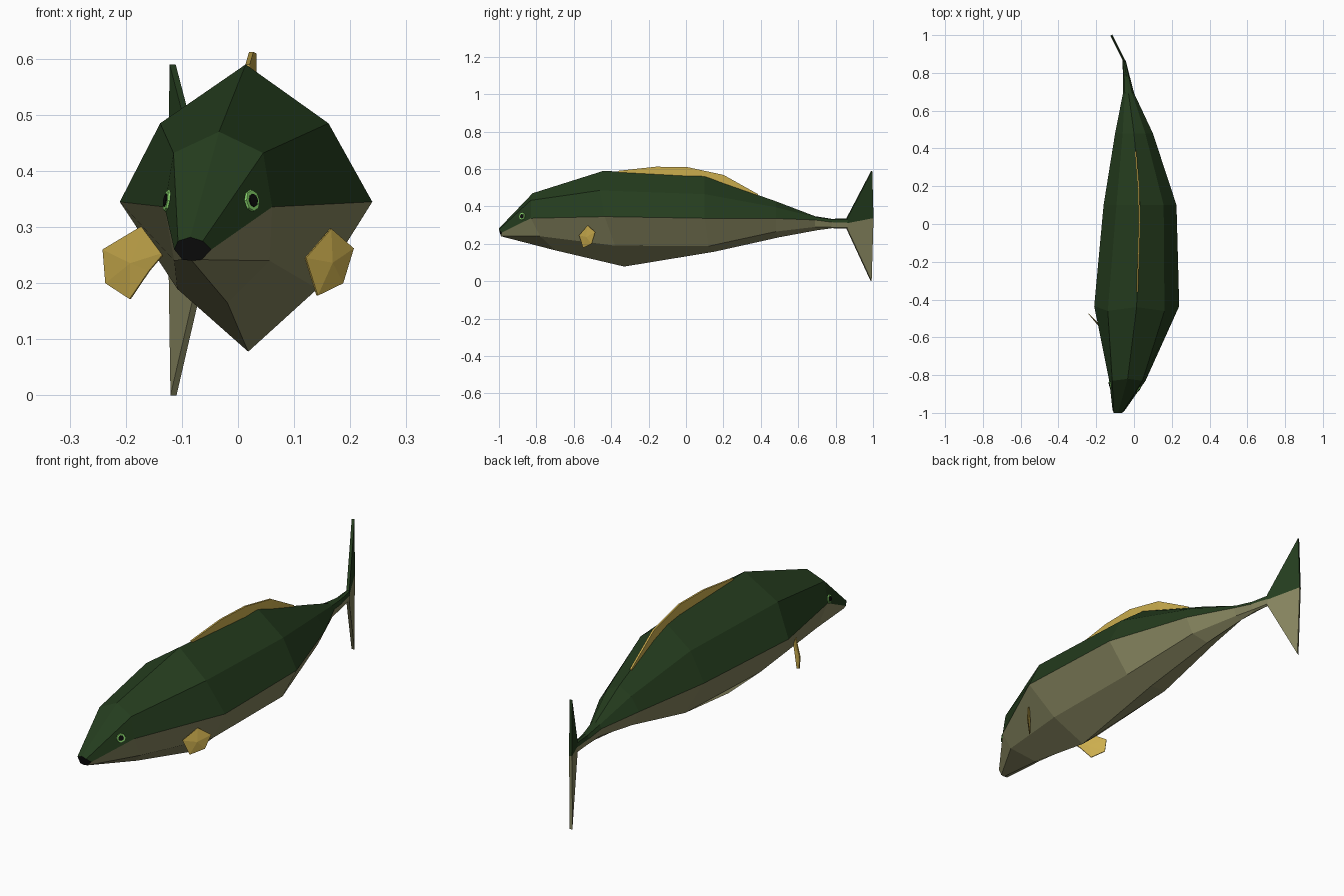
import bpy, bmesh
from mathutils import Vector
from mathutils.bvhtree import BVHTree

if "Cube" in bpy.data.objects:
    bpy.data.objects.remove(bpy.data.objects["Cube"])


def material(name, rgb):
    m = bpy.data.materials.new(name)
    m.diffuse_color = (*rgb, 1)
    m.use_nodes = True
    m.node_tree.nodes["Principled BSDF"].inputs["Base Color"].default_value = m.diffuse_color
    return m


GREEN = material("dark_green", (0.018, 0.046, 0.013))
OLIVE = material("olive", (0.24, 0.235, 0.115))
YELLOW = material("yellow", (0.60, 0.42, 0.075))
BLACK = material("black", (0.004, 0.004, 0.004))
LIME = material("lime", (0.28, 0.75, 0.17))

# Swimming bend: sideways offset of the spine along y
SPINE = [(-1, -.085), (-.83, -.035), (-.43, .015), (.1, .032), (.48, 0),
         (.7, -.03), (.86, -.05), (1, -.12)]


def spine_x(y):
    for (y0, x0), (y1, x1) in zip(SPINE, SPINE[1:]):
        if y <= y1:
            return x0 + (x1 - x0) * (y - y0) / (y1 - y0)
    return SPINE[-1][1]


def finish(name, bm, mats):
    me = bpy.data.meshes.new(name)
    bm.to_mesh(me)
    for m in mats:
        me.materials.append(m)
    ob = bpy.data.objects.new(name, me)
    bpy.context.collection.objects.link(ob)
    return ob


def sheet(name, pts, faces, mats, thickness):
    """Thin fin from points and faces, one material per face in order."""
    bm = bmesh.new()
    vs = [bm.verts.new(p) for p in pts]
    for i, f in enumerate(faces):
        bm.faces.new([vs[k] for k in f]).material_index = i % len(mats)
    ob = finish(name, bm, mats)
    mod = ob.modifiers.new("thickness", "SOLIDIFY")
    mod.thickness = thickness
    mod.offset = 0
    return ob


# Body rings, each as (y, half width, z) for back, shoulder, side, flank, belly
RINGS = [
    [(-1, 0, .282), (-1, .022, .275), (-.985, .033, .26), (-.99, .017, .242), (-.99, 0, .24)],
    [(-.82, 0, .47), (-.83, .08, .432), (-.83, .096, .336), (-.78, .085, .24), (-.70, 0, .165)],
    [(-.44, 0, .59), (-.46, .15, .485), (-.435, .225, .345), (-.38, .125, .19), (-.33, 0, .078)],
    [(.1, 0, .56), (.1, .125, .465), (.1, .193, .336), (.12, .11, .187), (.15, 0, .157)],
    [(.48, 0, .427), (.48, .06, .395), (.48, .10, .335), (.48, .065, .265), (.5, 0, .235)],
    [(.69, 0, .347), (.69, .02, .342), (.69, .03, .327), (.69, .02, .29), (.70, 0, .272)],
    [(.78, 0, .333), (.78, .012, .33), (.78, .018, .315), (.78, .012, .288), (.78, 0, .283)],
    [(.865, 0, .336), (.865, .007, .33), (.865, .009, .312), (.865, .007, .288), (.865, 0, .281)],
]
bm = bmesh.new()
loops = []
for ring in RINGS:
    both = [(y, w, z) for y, w, z in ring] + [(y, -w, z) for y, w, z in ring[3:0:-1]]
    loops.append([bm.verts.new((spine_x(y) + w, y, z)) for y, w, z in both])
for a, b in zip(loops, loops[1:]):
    for j in range(8):
        k = (j + 1) % 8
        f = bm.faces.new((a[j], a[k], b[k], b[j]))
        f.material_index = 1 if 2 <= j <= 5 else 0
bm.faces.new(loops[0]).material_index = 2      # mouth
bm.faces.new(loops[-1])
bmesh.ops.recalc_face_normals(bm, faces=bm.faces)
tree = BVHTree.FromBMesh(bm)
finish("body", bm, [GREEN, OLIVE, BLACK])


# Eyes: lime rim and black pupil laid on the head surface
def disc(name, loc, normal, radius, depth, mat):
    b = bmesh.new()
    bmesh.ops.create_cone(b, cap_ends=True, segments=8, radius1=radius,
                          radius2=radius * .9, depth=depth)
    ob = finish(name, b, [mat])
    ob.location = loc
    ob.rotation_euler = normal.to_track_quat('Z', 'Y').to_euler()


for side, target in (("right", (.024, -.875, .347)), ("left", (-.125, -.85, .347))):
    loc, normal, _, _ = tree.find_nearest(Vector(target))
    disc(side + "_eye", loc, normal, .021, .008, LIME)
    disc(side + "_pupil", loc + normal * .002, normal, .013, .008, BLACK)

# Tail fin: green upper lobe, olive lower lobe
tail = [(.86, .336), (.86, .31), (1, .337), (.993, .59), (.86, .281), (.99, 0)]
sheet("tail_fin", [(spine_x(y), y, z) for y, z in tail],
      [(0, 1, 2, 3), (1, 4, 5, 2)], [GREEN, OLIVE], .012)

# Dorsal fin: strip with its root sunk into the back
dorsal = [(-.36, .59, .56), (-.16, .612, .55), (.01, .609, .54), (.2, .568, .50), (.385, .465, .44)]
pts = [(spine_x(y), y, z) for y, top, root in dorsal for z in (top, root)]
sheet("dorsal_fin", pts, [(2*i, 2*i + 1, 2*i + 3, 2*i + 2) for i in range(4)], [YELLOW], .008)

# Pectoral fins: fans angled outwards and backwards, outlines in (x, z)
FANS = {
    "right": (1, [(.165, .297), (.205, .262), (.186, .20), (.141, .178), (.12, .245)]),
    "left": (-1, [(-.165, .305), (-.24, .26), (-.235, .20), (-.192, .172), (-.158, .222), (-.13, .255)]),
}
for side, (s, outline) in FANS.items():
    n = len(outline)
    cx = sum(p[0] for p in outline) / n
    cz = sum(p[1] for p in outline) / n
    pts = [(x, s * x - (.69 if s > 0 else .715), z) for x, z in outline]
    pts.append((cx + s * .004, s * cx - (.69 if s > 0 else .715) - .006, cz))
    sheet(side + "_pectoral_fin", pts, [(i, (i + 1) % n, n) for i in range(n)], [YELLOW], .004)
